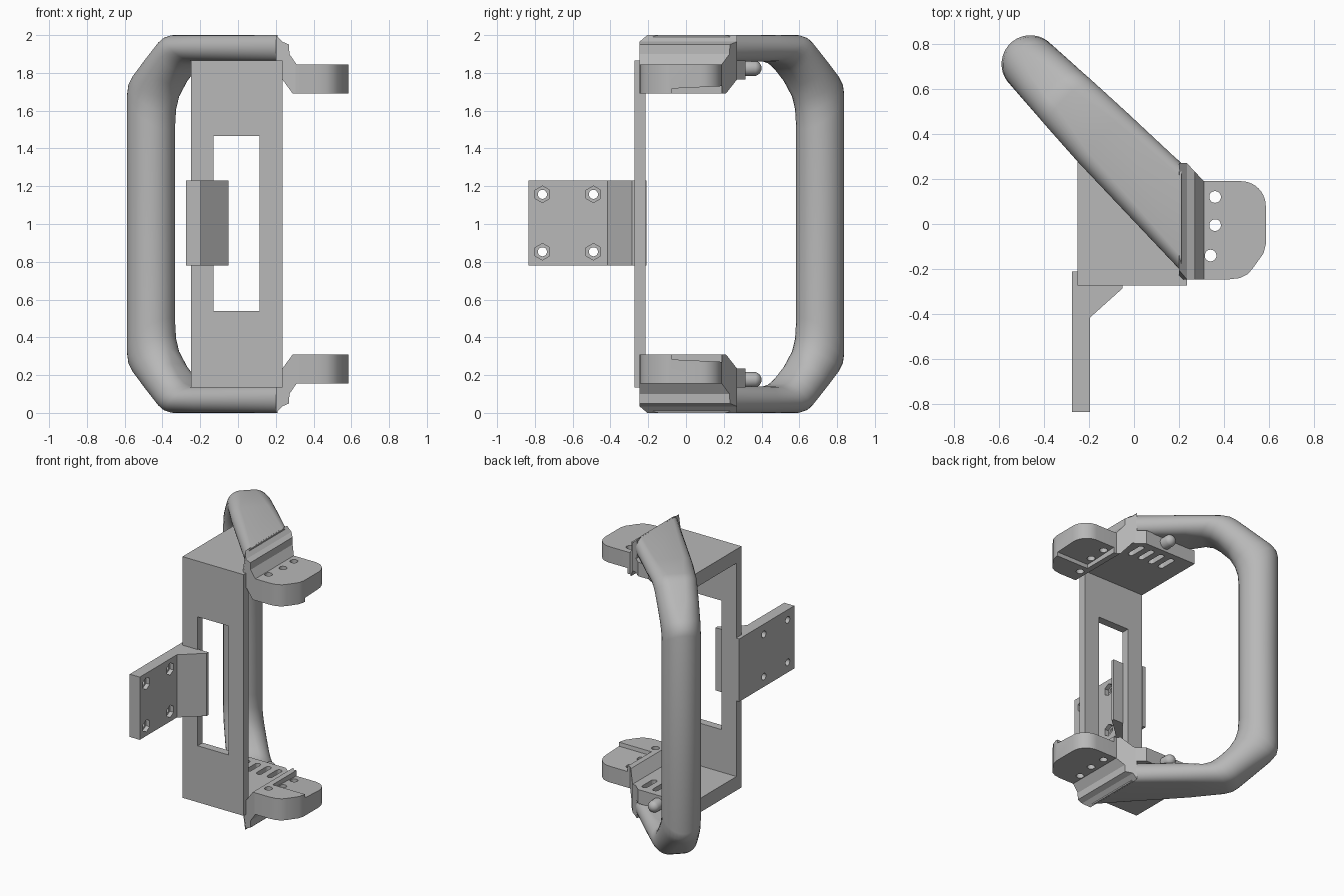
import bpy, bmesh, math
from mathutils import Vector

if "Cube" in bpy.data.objects:
    bpy.data.objects.remove(bpy.data.objects["Cube"], do_unlink=True)

grey = bpy.data.materials.new("plain_grey")
grey.use_nodes = True
grey.diffuse_color = (0.48, 0.48, 0.48, 1)
grey.node_tree.nodes["Principled BSDF"].inputs["Base Color"].default_value = (0.48, 0.48, 0.48, 1)

MID = 1.0  # height of the mirror plane


def finish(name, bm):
    """Turn a bmesh into an object whose origin lies on the mirror plane."""
    bmesh.ops.recalc_face_normals(bm, faces=bm.faces)
    bmesh.ops.translate(bm, verts=bm.verts, vec=(0, 0, -MID))
    mesh = bpy.data.meshes.new(name)
    bm.to_mesh(mesh)
    bm.free()
    mesh.materials.append(grey)
    ob = bpy.data.objects.new(name, mesh)
    ob.location.z = MID
    bpy.context.collection.objects.link(ob)
    return ob


def prism(name, points, axis, lo, hi):
    """Extrude an outline along an axis; lo and hi may depend on the point."""
    bm = bmesh.new()
    ends = []
    for end in (lo, hi):
        ring = []
        for p in points:
            co = list(p)
            co.insert(axis, end(p) if callable(end) else end)
            ring.append(bm.verts.new(co))
        ends.append(ring)
    n = len(points)
    bm.faces.new(ends[0])
    bm.faces.new(ends[1])
    for i in range(n):
        j = (i + 1) % n
        bm.faces.new((ends[0][i], ends[0][j], ends[1][j], ends[1][i]))
    return finish(name, bm)


def rect(a0, a1, b0, b1):
    return [(a0, b0), (a1, b0), (a1, b1), (a0, b1)]


def arc(ca, cb, r, start, stop, steps):
    angles = [math.radians(start + (stop - start) * i / steps) for i in range(steps + 1)]
    return [(ca + r * math.cos(t), cb + r * math.sin(t)) for t in angles]


def polygon(ca, cb, r, sides):
    return arc(ca, cb, r, 0, 360, sides)[:-1]


def activate(ob):
    bpy.ops.object.select_all(action="DESELECT")
    ob.select_set(True)
    bpy.context.view_layer.objects.active = ob


def cut(ob, cutters):
    for c in cutters:
        m = ob.modifiers.new("cut", "BOOLEAN")
        m.operation, m.solver, m.object = "DIFFERENCE", "EXACT", c
        activate(ob)
        bpy.ops.object.modifier_apply(modifier=m.name)
        bpy.data.objects.remove(c, do_unlink=True)


def smooth(ob, degrees=30):
    activate(ob)
    bpy.ops.object.shade_smooth_by_angle(angle=math.radians(degrees))


def mirror(ob):
    m = ob.modifiers.new("mirror", "MIRROR")
    m.use_axis = (False, False, True)
    m.merge_threshold = 0.0005


# Front plate with its window
plate = prism("front_plate", rect(-0.25, 0.235, 0.135, 1.865), 1, -0.272, -0.215)
cut(plate, [prism("window", rect(-0.13, 0.115, 0.54, 1.465), 1, -0.4, 0)])

# Flanges with slots near the rear edge
outline = [(-0.25, -0.215), (0.235, -0.215), (0.235, 0.25), (0.16, 0.315), (-0.25, 0.315)]
flange = prism("flange", outline, 2, 1.765, 1.865)
cutters = []
for i in range(4):
    x = 0.15 - 0.085 * i
    slot = arc(x, 0.25, 0.02, 0, 180, 8) + arc(x, 0.15, 0.02, 180, 360, 8)
    cutters.append(prism("slot", slot, 2, 1.7, 1.83))
cut(flange, cutters)
mirror(flange)

# Side mount with gusset, bolt holes and hexagonal nut pockets
outline = [(-0.275, -0.835), (-0.195, -0.835), (-0.195, -0.415), (-0.05, -0.285),
           (-0.05, -0.265), (-0.195, -0.265), (-0.25, -0.265), (-0.25, -0.21), (-0.275, -0.21)]
mount = prism("side_mount", outline, 2, 0.78, 1.23)
cutters = []
for y in (-0.76, -0.49):
    for z in (0.853, 1.157):
        cutters.append(prism("bolt_hole", polygon(y, z, 0.024, 20), 0, -0.4, 0))
        hexagon = [(y + b - z, z + a - y) for a, b in polygon(y, z, 0.044, 6)]
        cutters.append(prism("nut_pocket", hexagon, 0, -0.225, 0))
cut(mount, cutters)
smooth(mount)

# Ears with three screw holes and a stepped inner face
outline = [(0.305, 0.19)] + arc(0.475, 0.08, 0.11, 90, 0, 10)
outline += [(0.585, -0.09), (0.575, -0.13), (0.525, -0.2), (0.505, -0.222),
            (0.47, -0.24), (0.42, -0.246), (0.305, -0.246)]
ear = prism("ear", outline, 2, 1.69, 1.845)
cutters = [prism("step", [(-0.09, 1.6), (0.3, 1.6), (0.3, 1.735), (-0.075, 1.717)], 0, 0.33, 0.7)]
for x, y in ((0.36, 0.12), (0.36, -0.005), (0.34, -0.14)):
    cutters.append(prism("screw_hole", polygon(x, y, 0.026, 20), 2, 1.5, 2))
cut(ear, cutters)
smooth(ear)
mirror(ear)

# Neck joining ear, flange and handle
profile = [(0.2, 2.0), (0.235, 1.965), (0.27, 1.95), (0.272, 1.9), (0.31, 1.845),
           (0.31, 1.69), (0.29, 1.69), (0.235, 1.765), (0.2, 1.765)]
neck = prism("neck", profile, 1,
             lambda p: -0.205 if p[0] < 0.22 and p[1] > 1.9 else -0.246,
             lambda p: min(0.27, 0.27 - (p[0] - 0.235) * 1.07))
mirror(neck)

# Handle: rounded sections swept from the grip centre to the neck
grip = Vector((-0.46, 0.71, 0))
end = Vector((0.21, 0.03, 0))
along = (end - grip).normalized()
across = Vector((-along.y, along.x, 0))
reach = (end - grip).length

# outer distance, outer height, inner distance, inner height, half width
sections = [(-0.128, 1.0, 0.128, 1.0, 0.128), (-0.128, 1.71, 0.128, 1.5, 0.128),
            (-0.118, 1.755, 0.135, 1.59, 0.128), (-0.085, 1.795, 0.155, 1.66, 0.13),
            (0.03, 1.885, 0.195, 1.74, 0.135), (0.135, 1.97, 0.26, 1.81, 0.14),
            (0.17, 1.99, 0.31, 1.845, 0.143), (0.215, 2.0, 0.37, 1.86, 0.146),
            (0.45, 2.0, 0.47, 1.86, 0.155), (reach, 2.0, reach, 1.86, 0.24)]
SIDES = 32
bm = bmesh.new()
rings = []
for ho, zo, hi, zi, w in sections:
    outer = grip + along * ho + Vector((0, 0, zo))
    inner = grip + along * hi + Vector((0, 0, zi))
    centre, half = (outer + inner) / 2, (outer - inner) / 2
    side = Vector((0, 1, 0)) if ho == reach else across
    r = half.length
    ring = []
    for i in range(SIDES):
        t = math.tau * (i + 0.5) / SIDES
        a = math.cos(t) * min(w, r) + math.copysign(max(0, w - r), math.cos(t))
        ring.append(bm.verts.new(centre + side * a + half * math.sin(t)))
    rings.append(ring)
for a, b in zip(rings, rings[1:]):
    for i in range(SIDES):
        j = (i + 1) % SIDES
        bm.faces.new((a[i], a[j], b[j], b[i]))
bm.faces.new(rings[-1])
handle = finish("handle", bm)
# keep normals pointing away from the bar
bm = bmesh.new()
bm.from_mesh(handle.data)
bm.faces.ensure_lookup_table()
if bm.faces[0].normal.dot(bm.faces[0].calc_center_median() - grip) < 0:
    bmesh.ops.reverse_faces(bm, faces=bm.faces)
bm.to_mesh(handle.data)
bm.free()
smooth(handle, 40)
mirror(handle)

# Rounded stop peg behind each flange
bm = bmesh.new()
bmesh.ops.create_uvsphere(bm, u_segments=20, v_segments=12, radius=0.042)
for v in bm.verts:
    v.co = Vector((v.co.x, v.co.z + (0.358 if v.co.z > 0 else 0.31), v.co.y + 1.825))
peg = finish("stop_peg", bm)
smooth(peg, 60)
mirror(peg)
